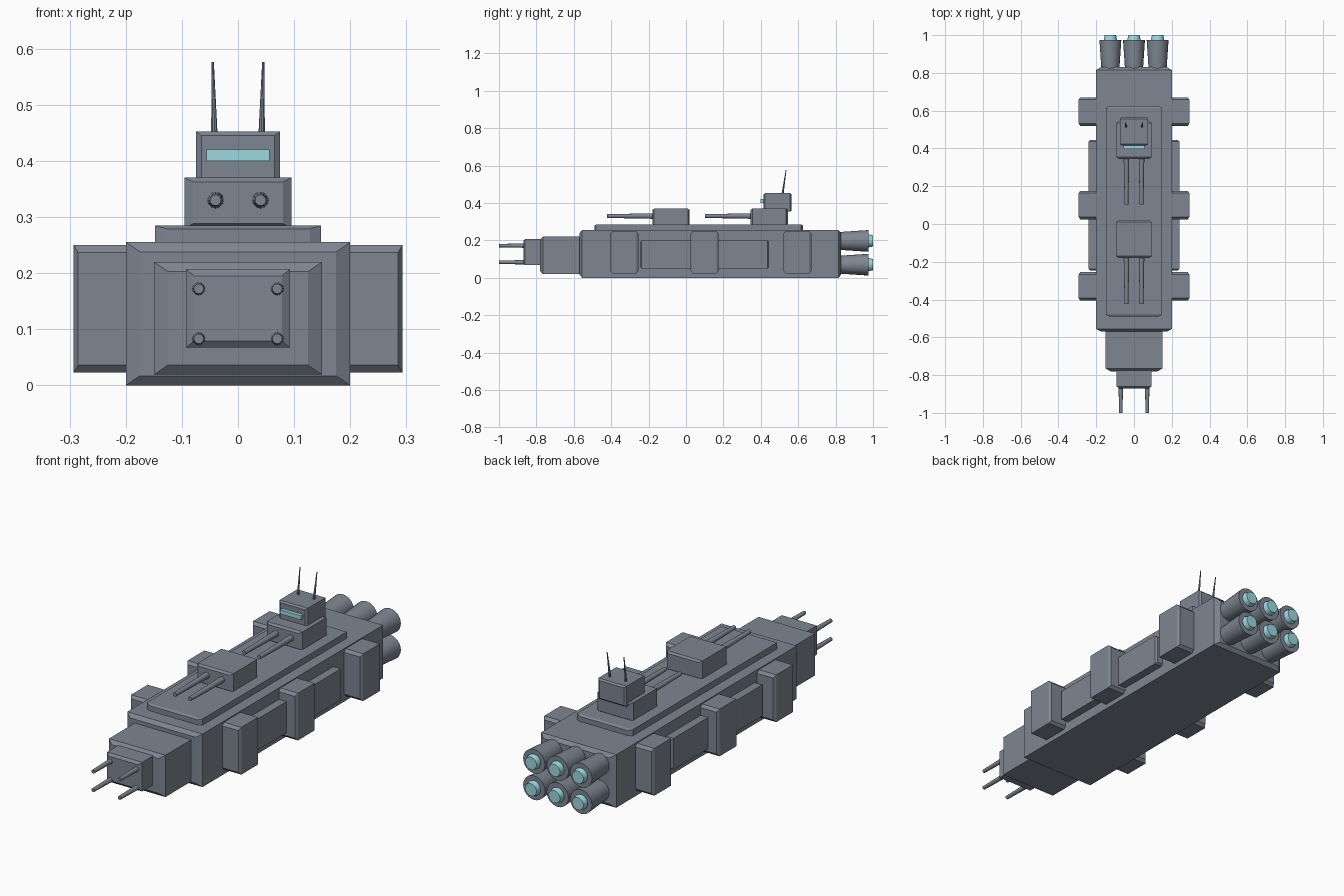
import bpy, bmesh
from mathutils import Vector

cube = bpy.data.objects.get("Cube")
if cube:
    bpy.data.objects.remove(cube, do_unlink=True)


def material(name, rgb):
    m = bpy.data.materials.new(name)
    m.use_nodes = True
    m.diffuse_color = (*rgb, 1)
    m.node_tree.nodes["Principled BSDF"].inputs["Base Color"].default_value = (*rgb, 1)
    return m


GREY = material("hull grey", (0.21, 0.24, 0.29))
CYAN = material("glow cyan", (0.34, 0.68, 0.75))


def finish(name, bm, mat, smooth=False):
    bmesh.ops.recalc_face_normals(bm, faces=bm.faces)
    mesh = bpy.data.meshes.new(name)
    bm.to_mesh(mesh)
    bm.free()
    mesh.materials.append(mat)
    ob = bpy.data.objects.new(name, mesh)
    bpy.context.collection.objects.link(ob)
    if smooth:
        bpy.ops.object.select_all(action="DESELECT")
        ob.select_set(True)
        bpy.context.view_layer.objects.active = ob
        bpy.ops.object.shade_smooth_by_angle(angle=0.7)
    return ob


def block(name, x, y, z, inset=(0, 0, 0), mat=GREY):
    """Box along y whose two ends are tapered by inset (x, depth, z)."""
    bm = bmesh.new()
    ix, iy, iz = inset
    stations = [(y[0], 1), (y[0] + iy, 0), (y[1] - iy, 0), (y[1], 1)] if iy else [(y[0], 0), (y[1], 0)]
    rings = []
    for yy, k in stations:
        x0, x1, z0, z1 = x[0] + k * ix, x[1] - k * ix, z[0] + k * iz, z[1] - k * iz
        rings.append([bm.verts.new((a, yy, b)) for a, b in ((x0, z0), (x1, z0), (x1, z1), (x0, z1))])
    for a, b in zip(rings, rings[1:]):
        for i in range(4):
            j = (i + 1) % 4
            bm.faces.new((a[i], a[j], b[j], b[i]))
    bm.faces.new(rings[0])
    bm.faces.new(rings[-1])
    return finish(name, bm, mat)


def rod(name, start, end, r0, r1, sides=12, mat=GREY):
    """Tapered round bar from start to end."""
    start, end = Vector(start), Vector(end)
    axis = end - start
    bm = bmesh.new()
    bmesh.ops.create_cone(bm, cap_ends=True, segments=sides, radius1=r0, radius2=r1, depth=axis.length)
    ob = finish(name, bm, mat, smooth=True)
    ob.location = (start + end) / 2
    ob.rotation_mode = "QUATERNION"
    ob.rotation_quaternion = axis.to_track_quat("Z", "Y")
    return ob


# Hull, stepped bow and raised deck
block("main_hull", (-.2, .2), (-.57, .83), (0, .255), (.025, .015, .017))
block("bow_section", (-.15, .15), (-.78, -.55), (.019, .22), (.025, .015, .017))
block("nose_section", (-.093, .093), (-.87, -.76), (.067, .207), (.015, .01, .012))
block("upper_deck", (-.148, .148), (-.49, .625), (.22, .285), (.02, .01, .006))

# Side armour
block("side_belt", (-.24, .24), (-.245, .445), (.05, .2), (.008, .008, .008))
for label, y in (("front", -.405), ("middle", .025), ("rear", .52)):
    block(label + "_side_pods", (-.293, .293), (y, y + .15), (.023, .25), (.008, .012, .013))

# Gun turrets with twin barrels
for label, y in (("front", -.18), ("rear", .345)):
    block(label + "_turret", (-.095, .095), (y, y + .2), (.28, .37), (.015, .01, .008))
    for side, s in (("right", -1), ("left", 1)):
        rod(f"{label}_turret_barrel_{side}", (s * .04, y + .02, .33), (s * .04, y - .243, .33), .015, .01)

# Nose guns
for side, s in (("right", -1), ("left", 1)):
    for level, z in (("lower", .083), ("upper", .172)):
        rod(f"nose_gun_{level}_{side}", (s * .07, -.85, z), (s * .07, -1, z), .012, .009)

# Bridge with window and antennas
block("bridge", (-.075, .075), (.415, .565), (.353, .452), (.01, .008, .007))
block("bridge_window", (-.056, .056), (.398, .42), (.4, .42), mat=CYAN)
for side, s in (("right", -1), ("left", 1)):
    rod("antenna_" + side, (s * .042, .515, .44), (s * .045, .535, .576), .006, .002, 8)

# Engines in two rows of three
for level, z in (("lower", .07), ("upper", .197)):
    for column, x in (("right", -.125), ("centre", 0), ("left", .125)):
        rod(f"engine_{level}_{column}", (x, .81, z), (x, .975, z), .047, .058, 24)
        rod(f"engine_glow_{level}_{column}", (x, .965, z), (x, 1, z), .037, .03, 24, CYAN)
